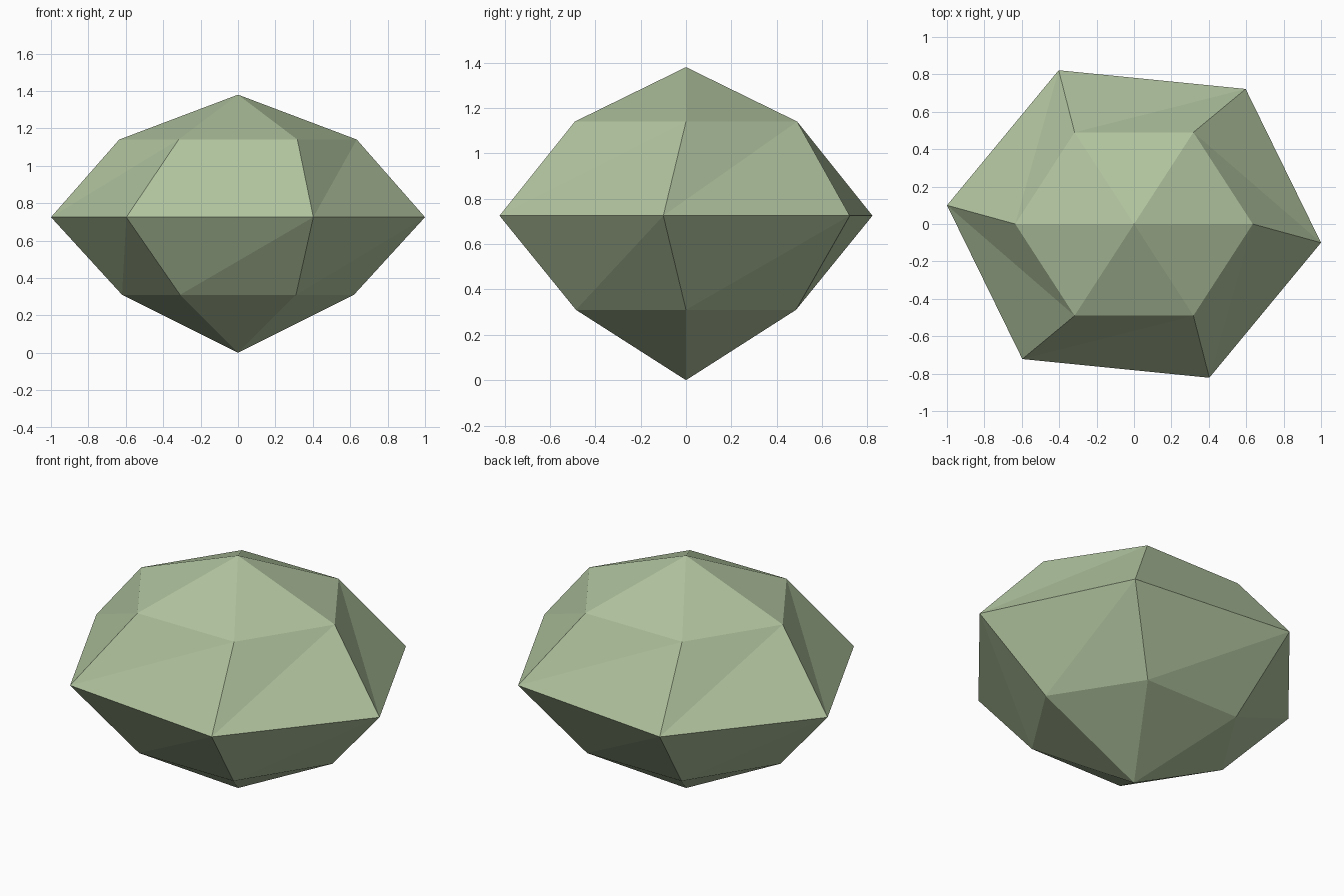
import bpy
import bmesh
from math import cos, sin, tau, radians

cube = bpy.data.objects.get("Cube")
if cube:
    bpy.data.objects.remove(cube, do_unlink=True)

SIDES = 6

# Single muted green stone colour
stone = bpy.data.materials.new("pale_green_stone")
stone.use_nodes = True
colour = (0.434, 0.546, 0.342, 1)
stone.diffuse_color = colour
stone.node_tree.nodes["Principled BSDF"].inputs["Base Color"].default_value = colour

bm = bmesh.new()


def ring(rx, ry, z, turn=0):
    """Elliptical ring of vertices, counter-clockwise from +x."""
    angles = [tau * i / SIDES - radians(turn) for i in range(SIDES)]
    return [bm.verts.new((rx * cos(a), ry * sin(a), z)) for a in angles]


# Pointed ends, two narrow rings and a wide twisted girdle
bottom = bm.verts.new((0, 0, 0))
low = ring(0.62, 0.56, 0.31)
girdle = ring(1.006, 0.897, 0.725, turn=6.4)
high = ring(0.635, 0.566, 1.14)
top = bm.verts.new((0, 0, 1.38))

# Triangular facets, with each band split along the same diagonal
for i in range(SIDES):
    j = (i + 1) % SIDES
    bm.faces.new((bottom, low[j], low[i]))
    for a, b in ((low, girdle), (girdle, high)):
        bm.faces.new((a[i], a[j], b[j]))
        bm.faces.new((a[i], b[j], b[i]))
    bm.faces.new((high[i], high[j], top))

mesh = bpy.data.meshes.new("faceted_stone")
bm.to_mesh(mesh)
bm.free()
mesh.materials.append(stone)
rock = bpy.data.objects.new("faceted_stone", mesh)
bpy.context.collection.objects.link(rock)
